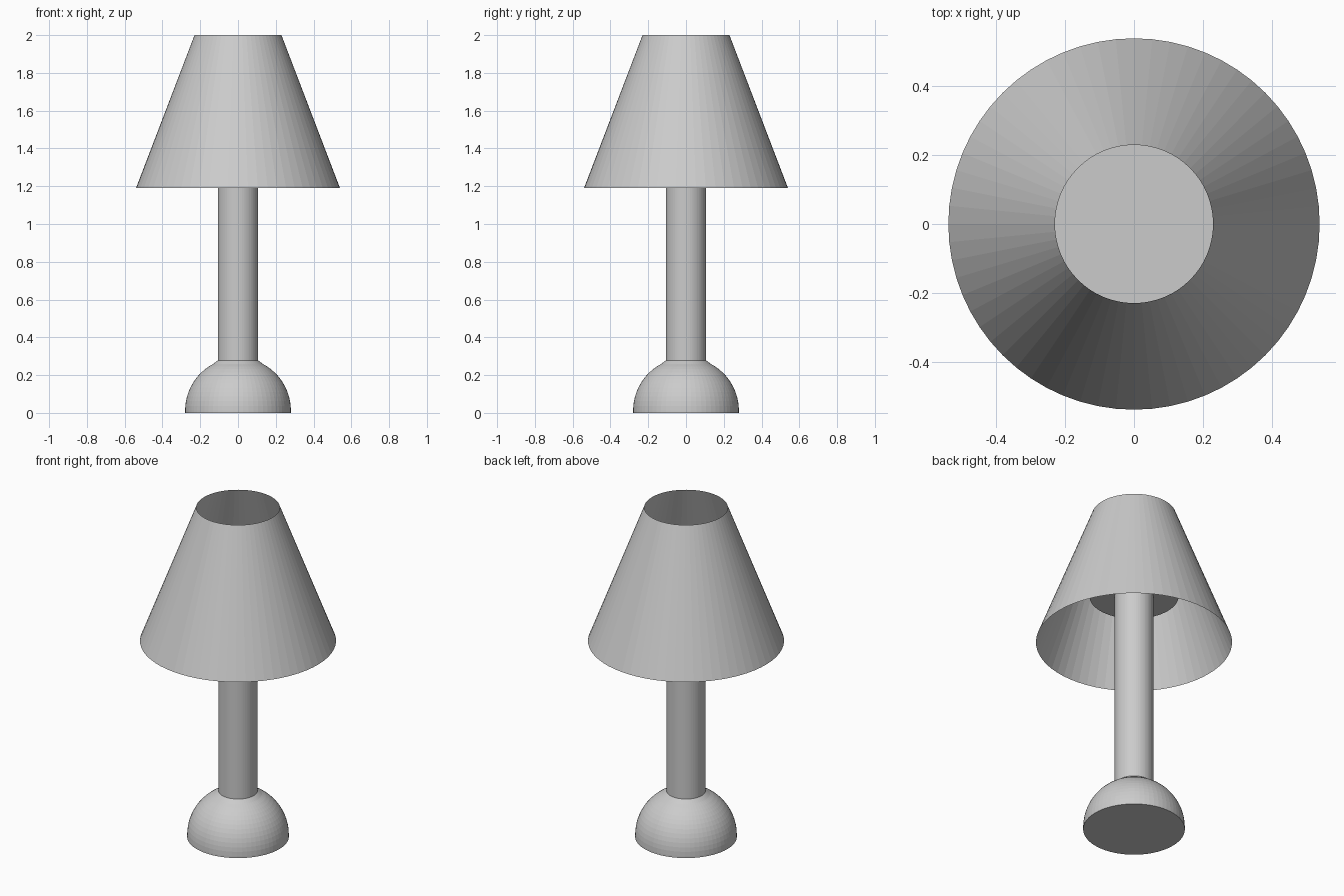
import bpy, bmesh, math

if "Cube" in bpy.data.objects:
    bpy.data.objects.remove(bpy.data.objects["Cube"])

SIDES = 64

grey = bpy.data.materials.new("light_grey")
grey.diffuse_color = (0.6, 0.6, 0.6, 1)
grey.use_nodes = True
grey.node_tree.nodes["Principled BSDF"].inputs["Base Color"].default_value = grey.diffuse_color


def lathe(name, profile):
    """Revolve (radius, z) points around z; radius 0 closes an end."""
    bm = bmesh.new()
    rings = []
    for r, z in profile:
        if r == 0:
            rings.append([bm.verts.new((0, 0, z))] * SIDES)
        else:
            angles = [2 * math.pi * i / SIDES for i in range(SIDES)]
            rings.append([bm.verts.new((r * math.cos(a), r * math.sin(a), z)) for a in angles])
    for low, high in zip(rings, rings[1:]):
        for i in range(SIDES):
            j = (i + 1) % SIDES
            corners = [low[i], low[j], high[j], high[i]]
            bm.faces.new(list(dict.fromkeys(corners)))
    mesh = bpy.data.meshes.new(name)
    bm.to_mesh(mesh)
    bm.free()
    mesh.materials.append(grey)
    obj = bpy.data.objects.new(name, mesh)
    bpy.context.collection.objects.link(obj)
    return obj


# domed foot with a small sloped collar under the pole
R = 0.28
dome = [(R, 0.0)]
for k in range(13):
    a = math.radians(62) * k / 12
    dome.append((R * math.cos(a), 0.012 + R * math.sin(a)))
lathe("base", [(0, 0)] + dome + [(0.107, 0.278), (0, 0.278)])

# round pole
lathe("pole", [(0, 0.27), (0.107, 0.27), (0.107, 1.5), (0, 1.5)])

# flat disc hidden inside the shade
lathe("shade_holder", [(0, 1.48), (0.245, 1.48), (0.245, 1.54), (0, 1.54)])

# open conical shade
lathe("shade", [(0.54, 1.19), (0.23, 2.0)])
